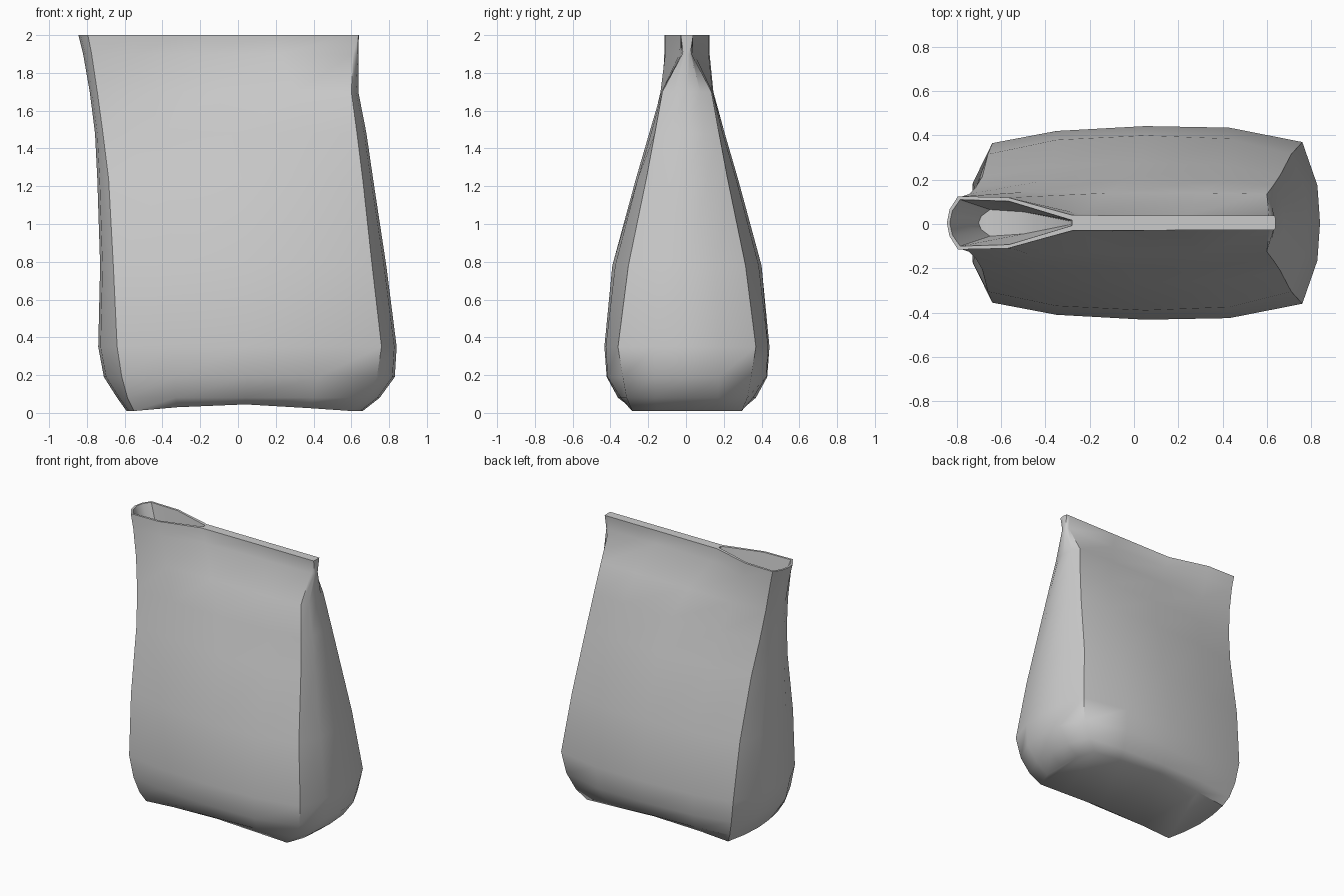
import bpy, bmesh, math

if "Cube" in bpy.data.objects:
    bpy.data.objects.remove(bpy.data.objects["Cube"])

# Half cross-sections (left end -> right end), mirrored across y.
# z, left x, left corner x, inner x (3), right corner x, right x,
# left end y, corner y, inner y (3), right corner y, right end y
ROWS = [
    (0.01, -.59, -.55, -.32, .04, .38, .60, .66, .15, .29, .30, .31, .30, .29, .16),
    (0.08, -.64, -.585, -.33, .04, .40, .67, .75, .16, .32, .355, .365, .35, .32, .165),
    (0.19, -.71, -.615, -.34, .05, .42, .735, .83, .17, .345, .40, .425, .42, .34, .17),
    (0.35, -.74, -.64, -.35, .05, .43, .76, .84, .18, .36, .415, .437, .43, .365, .17),
    (0.78, -.73, -.66, -.35, .05, .43, .71, .785, .15, .31, .375, .395, .38, .31, .15),
    (1.24, -.745, -.685, -.37, .03, .41, .66, .715, .10, .21, .255, .27, .26, .215, .11),
    (1.48, -.757, -.715, -.41, -.02, .38, .63, .68, .08, .16, .19, .20, .19, .17, .09),
    (1.70, -.785, -.745, -.48, -.12, .31, .60, .637, .06, .13, .14, .135, .135, .13, .07),
    (1.90, -.82, -.775, -.55, -.24, .22, .61, .637, .06, .12, .115, .04, .03, .025, .018),
    (2.00, -.845, -.795, -.57, -.28, .20, .61, .64, .06, .12, .115, .035, .033, .033, .033),
]
CY = 0.005


def ring_points(row):
    z, xl, xcl, xa, xb, xc, xcr, xr, yel, yc, ya, yb, ym, ycr, yer = row
    end = 0.003 if z > 1.85 else 0.012
    half = [(xl + .012, yel), (xcl, yc), (xa, ya), (xb, yb), (xc, ym),
            (xcr, ycr), (xr - end, yer)]
    # the front and back base edges arch up slightly in the middle
    lift = [0, 0, .02, .035, .015, 0, 0] if z < .05 else [0] * 7
    front = [(x, CY - y, z + d) for (x, y), d in zip(half, lift)]
    back = [(x, CY + y, z + d) for (x, y), d in zip(half, lift)]
    return [(xl, CY, z)] + front + [(xr, CY, z)] + back[::-1]


def bridge(bm, a, b):
    n = len(a)
    for i in range(n):
        j = (i + 1) % n
        bm.faces.new((a[i], a[j], b[j], b[i]))


bm = bmesh.new()
rings = [[bm.verts.new(p) for p in ring_points(r)] for r in ROWS]
for a, b in zip(rings, rings[1:]):
    bridge(bm, a, b)

# base panel
base = rings[0]
bm.faces.new((base[0], base[15], base[1]))
for i in range(1, 7):
    bm.faces.new((base[i], base[16 - i], base[15 - i], base[i + 1]))
bm.faces.new((base[7], base[9], base[8]))

# heat-seal strip along the top
top = rings[-1]
for i in range(4, 7):
    bm.faces.new((top[i], top[i + 1], top[15 - i], top[16 - i]))
bm.faces.new((top[7], top[8], top[9]))

# opened corner: thin rim, sloping inner funnel and its floor
rim = [top[i] for i in (12, 13, 14, 15, 0, 1, 2, 3, 4)]


def funnel(points):
    half = [bm.verts.new((x, CY + y, z)) for x, y, z in points]
    mid = bm.verts.new((points[-1][0] - .012, CY, points[-1][2]))
    return half + [mid] + [bm.verts.new((x, CY - y, z)) for x, y, z in points[::-1]]


lip = funnel([(-.28, .012, 2), (-.565, .098, 2), (-.785, .105, 2), (-.82, .055, 2)])
low = funnel([(-.29, .008, 1.85), (-.50, .05, 1.68), (-.65, .06, 1.6), (-.69, .03, 1.6)])
for a, b in ((rim, lip), (lip, low)):
    bridge(bm, a, b)
for i in range(3):
    bm.faces.new((low[i], low[i + 1], low[7 - i], low[8 - i]))
bm.faces.new((low[3], low[4], low[5]))

# the funnel's right end shares its edge with the seal strip
bmesh.ops.recalc_face_normals(bm, faces=bm.faces)
mesh = bpy.data.meshes.new("pouch")
bm.to_mesh(mesh)
bm.free()
pouch = bpy.data.objects.new("pouch", mesh)
bpy.context.collection.objects.link(pouch)
bpy.context.view_layer.objects.active = pouch
pouch.select_set(True)
bpy.ops.object.shade_smooth_by_angle(angle=math.radians(50))
